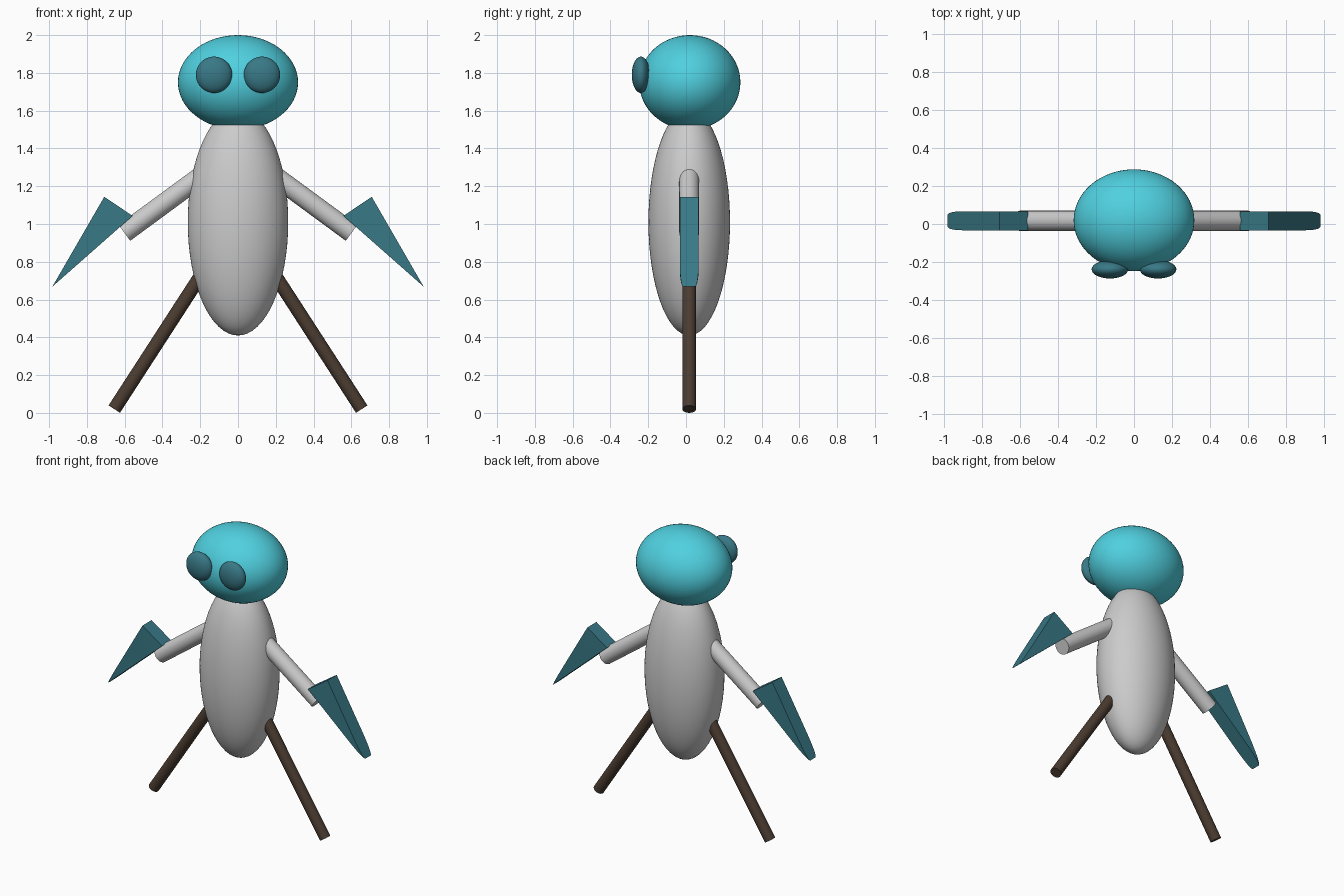
import bpy, bmesh, math
from mathutils import Vector

if "Cube" in bpy.data.objects:
    bpy.data.objects.remove(bpy.data.objects["Cube"])

YC = 0.017  # common depth centre of body and limbs


def material(name, rgb):
    m = bpy.data.materials.new(name)
    m.diffuse_color = (*rgb, 1)
    m.use_nodes = True
    m.node_tree.nodes["Principled BSDF"].inputs["Base Color"].default_value = m.diffuse_color
    return m


CYAN = material("cyan", (0.08, 0.63, 0.74))
TEAL = material("teal", (0.04, 0.19, 0.24))
BROWN = material("brown", (0.07, 0.045, 0.03))


def finish(ob, name, mat=None, angle=40):
    ob.name = name
    if mat:
        ob.data.materials.append(mat)
    bpy.ops.object.select_all(action='DESELECT')
    bpy.context.view_layer.objects.active = ob
    ob.select_set(True)
    bpy.ops.object.shade_smooth_by_angle(angle=math.radians(angle))


def ellipsoid(name, centre, radii, mat=None):
    bpy.ops.mesh.primitive_uv_sphere_add(segments=64, ring_count=32, location=centre)
    ob = bpy.context.object
    ob.scale = radii
    bpy.ops.object.transform_apply(location=False, rotation=False, scale=True)
    finish(ob, name, mat)


def rod(name, a, b, radius, mat=None):
    a, b = Vector(a), Vector(b)
    bpy.ops.mesh.primitive_cylinder_add(vertices=40, radius=radius, depth=(b - a).length,
                                        location=(a + b) / 2)
    ob = bpy.context.object
    ob.rotation_euler = (b - a).to_track_quat('Z', 'Y').to_euler()
    finish(ob, name, mat)


def claw(name, side):
    # wedge from a flat base to a thin edge whose ends round off
    p, q, tip = ((0.708, 1.144), (0.558, 1.043), (0.983, 0.668))
    bm = bmesh.new()
    rings = []
    for t, half in ((0, .05), (.72, .05), (.85, .048), (.93, .044), (.98, .038), (1, .031)):
        ring = []
        for c, s in ((p, -1), (q, -1), (q, 1), (p, 1)):
            x = c[0] + (tip[0] - c[0]) * t
            z = c[1] + (tip[1] - c[1]) * t
            ring.append(bm.verts.new((side * x, YC + s * half, z)))
        rings.append(ring)
    for r0, r1 in zip(rings, rings[1:]):
        for i in range(4):
            j = (i + 1) % 4
            bm.faces.new((r0[i], r0[j], r1[j], r1[i]))
    bm.faces.new(rings[0])
    bmesh.ops.remove_doubles(bm, verts=bm.verts, dist=1e-5)
    bmesh.ops.recalc_face_normals(bm, faces=bm.faces)
    me = bpy.data.meshes.new(name)
    bm.to_mesh(me)
    bm.free()
    ob = bpy.data.objects.new(name, me)
    bpy.context.collection.objects.link(ob)
    finish(ob, name, TEAL, 30)


# body and head
ellipsoid("body", (0, YC, 1.01), (0.266, 0.216, 0.6))
ellipsoid("head", (0, 0.02, 1.75), (0.318, 0.268, 0.25), CYAN)

# paired parts
for side, label in ((-1, "left"), (1, "right")):
    ellipsoid(label + "_eye", (side * 0.127, -0.239, 1.79), (0.096, 0.048, 0.096), TEAL)
    rod(label + "_arm", (side * 0.15, YC, 1.286), (side * 0.602, YC, 0.954), 0.053)
    claw(label + "_claw", side)
    rod(label + "_leg", (side * 0.15, YC, 0.80), (side * 0.655, YC, 0.02), 0.036, BROWN)
